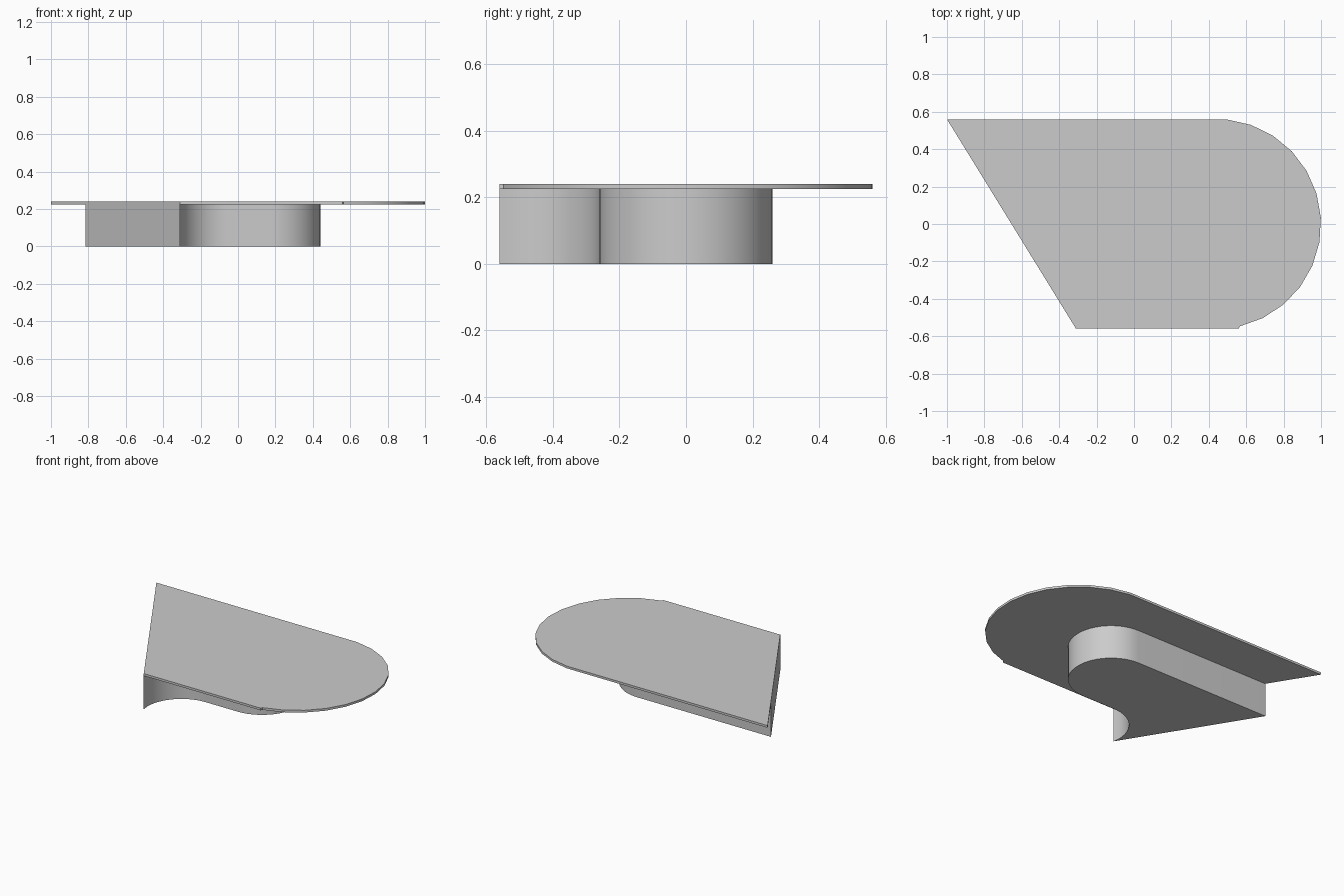
import bpy, bmesh, math

cube = bpy.data.objects.get("Cube")
if cube:
    bpy.data.objects.remove(cube, do_unlink=True)

grey = bpy.data.materials.new("plain_grey")
grey.use_nodes = True
colour = (0.6, 0.6, 0.6, 1)
grey.diffuse_color = colour
grey.node_tree.nodes["Principled BSDF"].inputs["Base Color"].default_value = colour


def arc(cx, cy, r, start, end, steps):
    """Points on an arc, angles in degrees."""
    angles = [math.radians(start + (end - start) * i / steps) for i in range(steps + 1)]
    return [(cx + r * math.cos(a), cy + r * math.sin(a)) for a in angles]


def slab(name, outline, bottom, top):
    """Extrude a flat outline between two heights."""
    bm = bmesh.new()
    face = bm.faces.new([bm.verts.new((x, y, bottom)) for x, y in outline])
    ext = bmesh.ops.extrude_face_region(bm, geom=[face])
    for v in ext["geom"]:
        if isinstance(v, bmesh.types.BMVert):
            v.co.z = top
    bmesh.ops.recalc_face_normals(bm, faces=bm.faces)
    mesh = bpy.data.meshes.new(name)
    bm.to_mesh(mesh)
    bm.free()
    mesh.materials.append(grey)
    obj = bpy.data.objects.new(name, mesh)
    bpy.context.collection.objects.link(obj)
    bpy.ops.object.select_all(action="DESELECT")
    obj.select_set(True)
    bpy.context.view_layer.objects.active = obj
    bpy.ops.object.shade_smooth_by_angle(angle=math.radians(30))
    return obj


tip = (-0.31, -0.56)

# Thin top: slanted end and rounded end
slab("counter_top",
     [(-1, 0.56)] + arc(0.438, 0, 0.562, 84, -77, 12) + [(0.56, -0.56), tip],
     0.225, 0.24)

# Narrower base: rounded nose, then a hollow curve out to the slanted end
slab("base_block",
     [(-0.815, 0.26)] + arc(0.18, 0, 0.26, 90, -90, 24)
     + arc(-0.06, -0.515, 0.255, 90, 180, 14) + [tip],
     0, 0.225)
